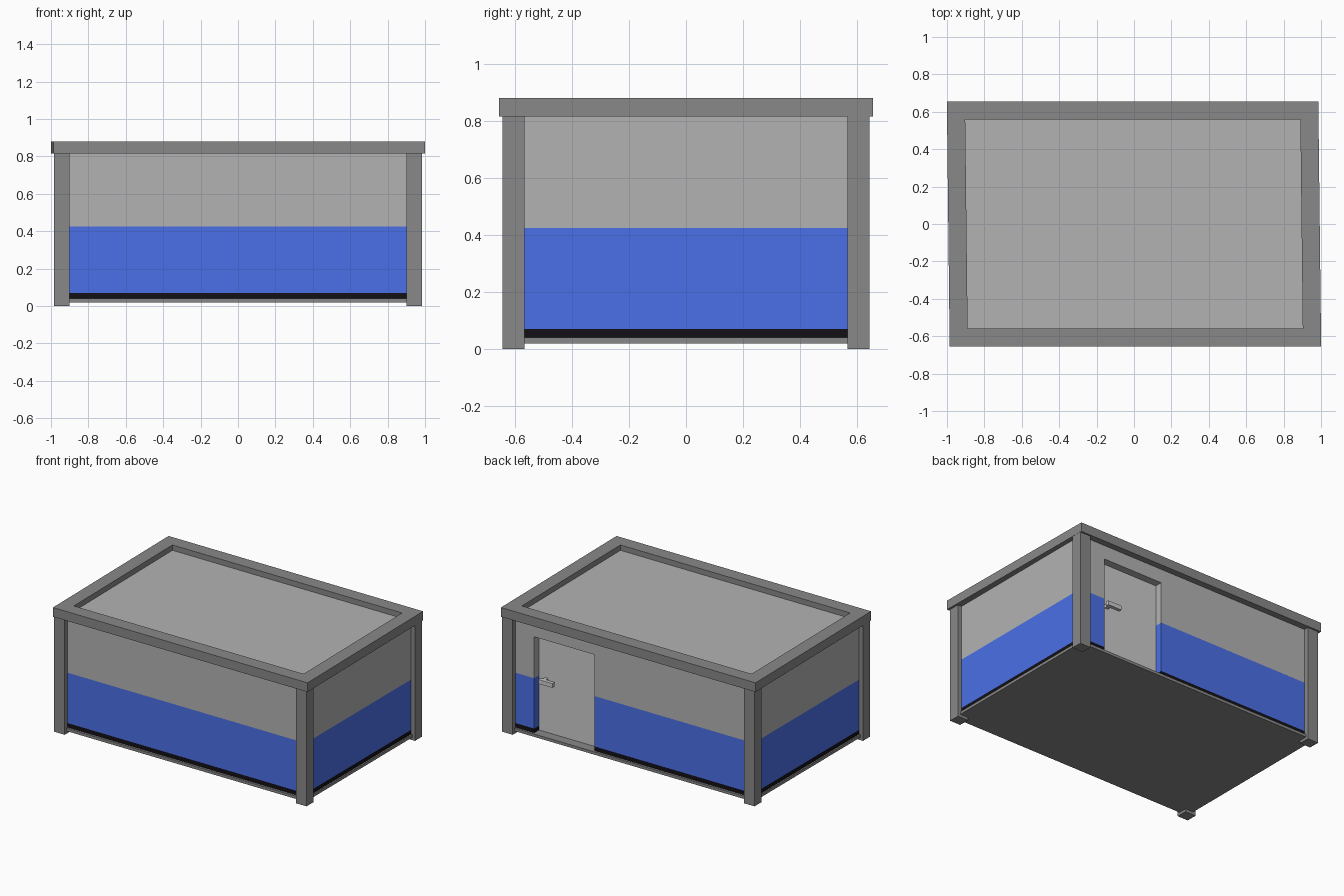
import bpy, bmesh

if "Cube" in bpy.data.objects:
    bpy.data.objects.remove(bpy.data.objects["Cube"])


def material(name, rgb):
    m = bpy.data.materials.new(name)
    m.diffuse_color = (*rgb, 1)
    m.use_nodes = True
    m.node_tree.nodes["Principled BSDF"].inputs["Base Color"].default_value = m.diffuse_color
    return m


FRAME = material("frame_grey", (0.25, 0.25, 0.25))
WALL = material("wall_grey", (0.45, 0.45, 0.45))
DOOR = material("door_grey", (0.65, 0.65, 0.65))
BLUE = material("blue", (0.07, 0.16, 0.8))
BLACK = material("black", (0.006, 0.005, 0.008))


def add_mesh(name, bm, mat):
    bmesh.ops.recalc_face_normals(bm, faces=bm.faces)
    me = bpy.data.meshes.new(name)
    bm.to_mesh(me)
    bm.free()
    ob = bpy.data.objects.new(name, me)
    if mat:
        me.materials.append(mat)
    bpy.context.collection.objects.link(ob)
    return ob


def box(name, lo, hi, mat=None):
    bm = bmesh.new()
    bmesh.ops.create_cube(bm, size=1)
    for v in bm.verts:
        v.co = [h if c > 0 else l for c, l, h in zip(v.co, lo, hi)]
    return add_mesh(name, bm, mat)


WX, WY = 0.955, 0.61          # outer wall half sizes
DX0, DX1, DTOP = 0.286, 0.757, 0.717   # door opening
DY = WY - 0.055               # door leaf plane

# Floor slab and corner posts
box("floor_slab", (-0.965, -0.625, 0.02), (0.965, 0.625, 0.04), FRAME)
for sx, nx in ((-1, "left"), (1, "right")):
    for sy, ny in ((-1, "front"), (1, "back")):
        xs = sorted((sx * 0.902, sx * 0.985))
        ys = sorted((sy * 0.566, sy * 0.643))
        box(f"{ny}_{nx}_post", (xs[0], ys[0], 0), (xs[1], ys[1], 0.83), FRAME)

# Wall bands, with the door recess cut from the back
cutter = box("door_cutter", (DX0, DY, 0), (DX1, 0.8, DTOP))
cutter.hide_render = True
cutter.hide_viewport = True
for name, z0, z1, mat in (("skirting_band", 0.04, 0.07, BLACK),
                          ("lower_wall_band", 0.07, 0.425, BLUE),
                          ("upper_wall_band", 0.425, 0.83, WALL)):
    ob = box(name, (-WX, -WY, z0), (WX, WY, z1), mat)
    mod = ob.modifiers.new("door_recess", "BOOLEAN")
    mod.operation = "DIFFERENCE"
    mod.solver = "EXACT"
    mod.object = cutter

# Door leaf and lever handle
box("door", (DX0, DY - 0.02, 0.04), (DX1, DY + 0.002, DTOP), DOOR)
box("handle_stem", (0.685, DY, 0.398), (0.71, 0.59, 0.422), DOOR)
box("handle_lever", (0.615, 0.585, 0.395), (0.725, 0.61, 0.425), DOOR)

# Recessed roof panel and the slightly skewed rim around it
box("roof_panel", (-0.91, -0.57, 0.82), (0.91, 0.57, 0.842), WALL)
bm = bmesh.new()
rings = []
for hx, hy in ((0.993, 0.655), (0.896, 0.558)):
    for z in (0.815, 0.88):
        rings.append([bm.verts.new((sx * hx - 0.0115 * sy * hy, sy * hy, z))
                      for sx, sy in ((-1, -1), (1, -1), (1, 1), (-1, 1))])
out_lo, out_hi, in_lo, in_hi = rings
for a, b in ((out_lo, out_hi), (out_hi, in_hi), (in_hi, in_lo), (in_lo, out_lo)):
    for i in range(4):
        j = (i + 1) % 4
        bm.faces.new((a[i], a[j], b[j], b[i]))
add_mesh("roof_rim", bm, FRAME)
